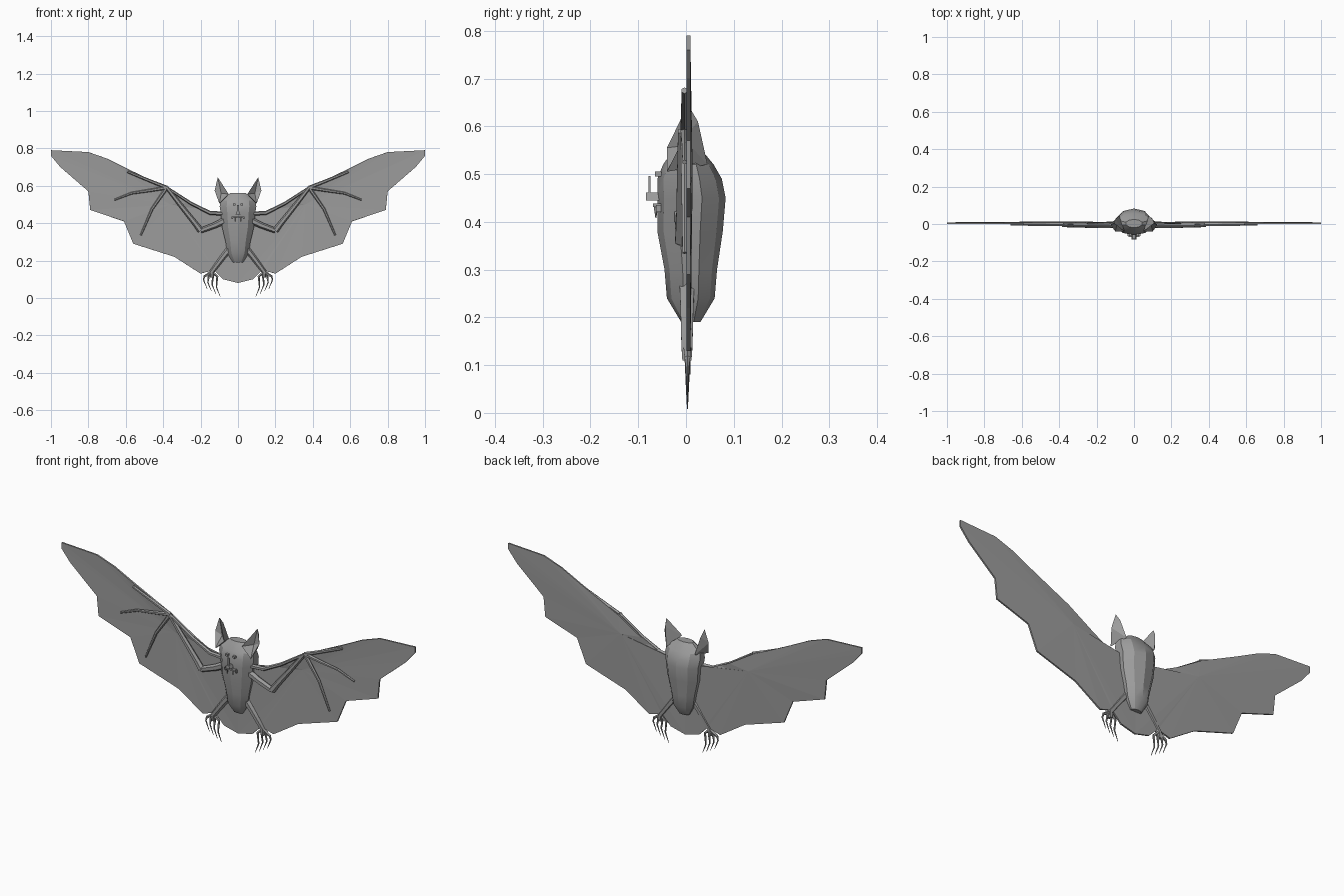
import bpy
from math import cos, radians, sin, tau
from mathutils import Vector

cube = bpy.data.objects.get("Cube")
if cube:
    bpy.data.objects.remove(cube, do_unlink=True)

shade = (.33, .33, .33, 1)
grey = bpy.data.materials.new("plain grey")
grey.use_nodes = True
grey.diffuse_color = shade
grey.node_tree.nodes["Principled BSDF"].inputs["Base Color"].default_value = shade


def add_part(name, verts, faces, mirrored=True, thickness=0, smooth_angle=0):
    """Make a mesh part, optionally mirrored across x, thickened or smoothed."""
    mesh = bpy.data.meshes.new(name)
    mesh.from_pydata(verts, [], faces)
    mesh.materials.append(grey)
    part = bpy.data.objects.new(name, mesh)
    bpy.context.collection.objects.link(part)
    bpy.ops.object.select_all(action="DESELECT")
    part.select_set(True)
    bpy.context.view_layer.objects.active = part
    bpy.ops.object.mode_set(mode="EDIT")
    bpy.ops.mesh.select_all(action="SELECT")
    bpy.ops.mesh.normals_make_consistent(inside=False)
    bpy.ops.object.mode_set(mode="OBJECT")
    if mirrored:
        part.modifiers.new("mirror", "MIRROR")
    if thickness:
        solidify = part.modifiers.new("thickness", "SOLIDIFY")
        solidify.thickness = thickness
        solidify.offset = 0
    if smooth_angle:
        bpy.ops.object.shade_smooth_by_angle(angle=radians(smooth_angle))


def loft(name, rings, **options):
    """Skin a stack of equal rings and cap both ends."""
    sides = len(rings[0])
    verts = [point for ring in rings for point in ring]
    faces = [range(sides), range(len(verts) - sides, len(verts))]
    for low in range(0, len(verts) - sides, sides):
        for i in range(sides):
            j = (i + 1) % sides
            faces.append((low + i, low + j, low + sides + j, low + sides + i))
    add_part(name, verts, [tuple(face) for face in faces], **options)


def fan(rim, hub):
    """Triangles joining a closed rim of points to one hub vertex."""
    return [(i, (i + 1) % rim, hub) for i in range(rim)]


def limb(name, thick, thin, path, y=-.008, sides=6):
    """Tube along (x, z) points, tapering evenly from thick to thin."""
    points = [Vector((x, y, z)) for x, z in path]
    last = len(points) - 1
    rings = []
    for i, point in enumerate(points):
        along = (points[min(i + 1, last)] - points[max(i - 1, 0)]).normalized()
        across = along.cross(Vector((0, 1, 0)))
        depth = across.cross(along)
        radius = thick + (thin - thick) * i / last
        rings.append([point + radius * (across * cos(tau * k / sides) + depth * sin(tau * k / sides))
                      for k in range(sides)])
    loft(name, rings, smooth_angle=35)


def block(name, centre, size, top=1, **options):
    """Box whose upper face can be narrowed."""
    x, y, z = centre
    wide, deep, high = (length / 2 for length in size)
    loft(name, [[(x + side * wide * scale, y + front * deep, z + level * high)
                 for side, front in ((-1, -1), (1, -1), (1, 1), (-1, 1))]
                for level, scale in ((-1, 1), (1, top))], **options)


# Body and head: faceted rings given by height, half width, front and back
body_sides = 10
body = []
for z, width, front, back in ((.19, .03, -.01, .03), (.24, .06, -.04, .06), (.3, .07, -.045, .065),
                              (.38, .09, -.06, .077), (.45, .096, -.06, .083), (.49, .103, -.06, .075),
                              (.52, .098, -.048, .058), (.56, .045, -.02, .025)):
    middle, depth = (front + back) / 2, (back - front) / 2
    turns = [tau * (k + .5) / body_sides for k in range(body_sides)]
    body.append([(width * cos(a), middle + depth * sin(a), z) for a in turns])
loft("body", body, mirrored=False, smooth_angle=25)

# Wing membrane: scalloped outline, faceted around one inner point
outline = [(0, .44), (.15, .46), (.25, .51), (.38, .59), (.59, .69), (.7, .745), (.8, .78), (1, .79),
           (1, .76), (.95, .7), (.8, .57), (.79, .47), (.61, .41), (.56, .29), (.34, .22),
           (.2, .13), (.13, .15), (.08, .1), (0, .08)]
rim = len(outline)
membrane = [(x, .005, z) for x, z in outline] + [(.36, .01, .5)]
add_part("wing_membrane", membrane, fan(rim, rim)[:-1] + [(rim - 1, 0, rim)], thickness=.008)

# Arms and wing fingers, all meeting at the wrist
shoulder, elbow, wrist = (.06, .42), (.2, .36), (.38, .59)
limb("upper_arm", .019, .014, [shoulder, (.12, .39), elbow])
limb("forearm", .017, .01, [elbow, (.23, .4), (.31, .5), wrist])
limb("shoulder_edge", .012, .007, [(.06, .45), (.15, .455), (.25, .505), wrist])
limb("first_finger", .01, .007, [wrist, (.48, .63), (.59, .675)], y=-.003)
limb("second_finger", .01, .005, [wrist, (.47, .575), (.57, .56), (.66, .525)], y=-.003)
limb("third_finger", .01, .005, [wrist, (.46, .475), (.52, .335)], y=-.003)

# Legs, feet and claws
ankle = (.14, .14)
limb("leg", .018, .011, [(.04, .27), (.08, .22), ankle, (.14, .11)], y=.002)
for toe in range(4):
    x = .11 + .023 * toe
    tip = .008 + .013 * toe
    limb(f"claw_{toe + 1}", .009, .001,
         [ankle, (x, .115), (x + .005, tip + .05), (x - .015, tip)], y=.003, sides=5)

# Ears: rim, hollow in front and two spine points behind
ear_rim = [(.05, -.04, .555), (.1, -.04, .505), (.125, -.005, .575), (.108, .004, .645)]
hollow, upper_spine, lower_spine = (.09, 0, .56), (.1, .025, .61), (.08, .045, .52)
add_part("ear", ear_rim + [hollow, upper_spine, lower_spine],
         fan(4, 4) + [(3, 0, 5), (2, 3, 5), (0, 6, 5), (6, 2, 5), (0, 1, 6), (1, 2, 6)])

# Face
block("eye", (.02, -.058, .5), (.014, .014, .01))
block("nose_bridge", (0, -.076, .478), (.01, .004, .036), mirrored=False)
block("nose_tip", (0, -.07, .453), (.028, .028, .016), top=.5, mirrored=False)
block("upper_lip", (0, -.06, .435), (.06, .018, .007), mirrored=False)
block("lip_corner", (.03, -.055, .428), (.007, .016, .014))
limb("fang", .005, .001, [(.016, .434), (.016, .408)], y=-.063, sides=4)
